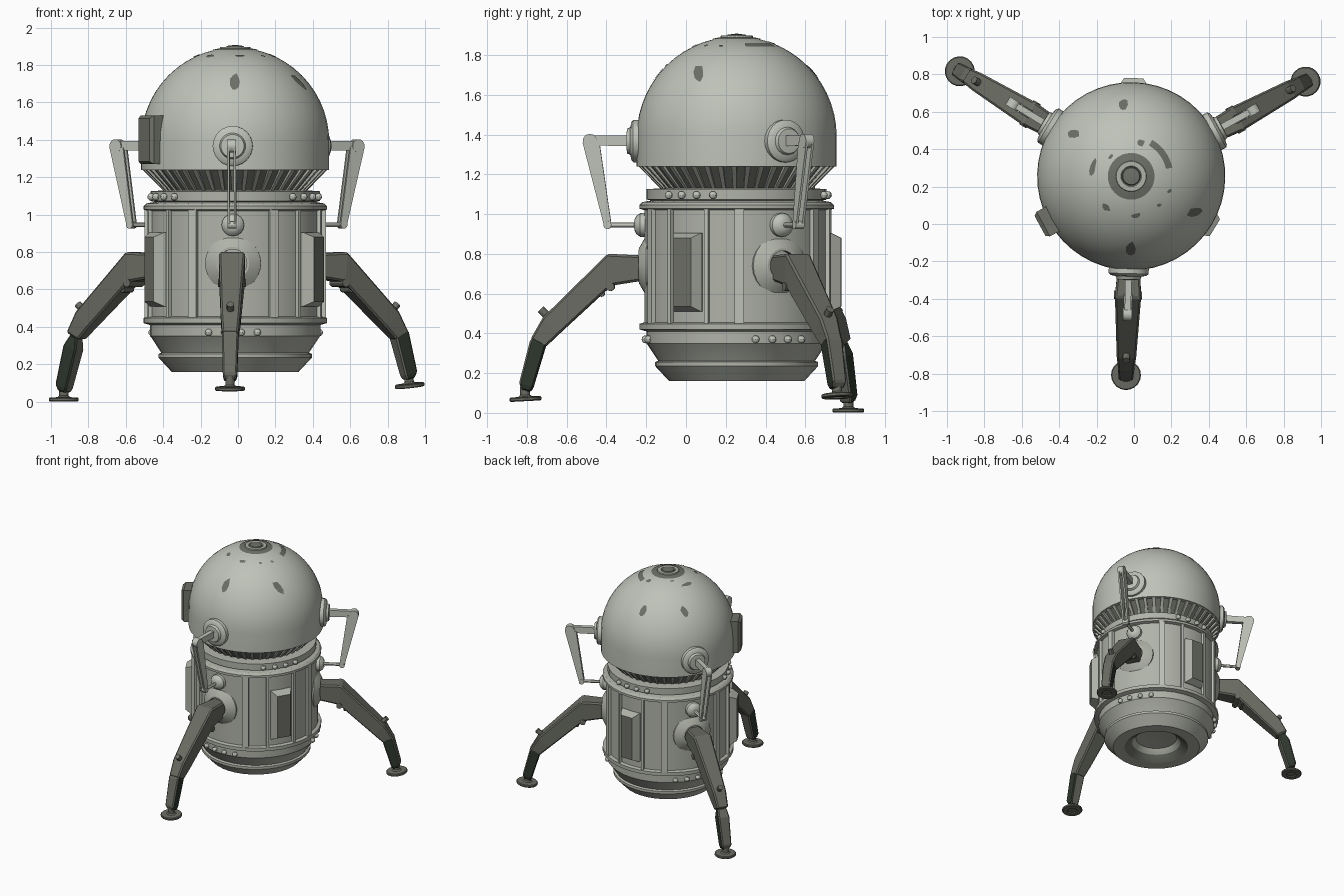
import bpy, bmesh, math, random
from mathutils import Matrix, Vector

if "Cube" in bpy.data.objects:
    bpy.data.objects.remove(bpy.data.objects["Cube"])

random.seed(4)


def material(name, srgb):
    m = bpy.data.materials.new(name)
    m.diffuse_color = [((c / 255 + 0.055) / 1.055) ** 2.4 for c in srgb] + [1]
    m.use_nodes = True
    m.node_tree.nodes["Principled BSDF"].inputs["Base Color"].default_value = m.diffuse_color
    return m


PALE = material("pale grey", (190, 194, 184))
BODY = material("body grey", (176, 179, 169))
LEG = material("leg grey", (106, 108, 99))
PANEL = material("panel grey", (110, 113, 104))
GREEN = material("dark green", (46, 55, 45))
WORN = material("worn patch", (108, 112, 104))

T, RX, RY, RZ = (Matrix.Translation, lambda a: Matrix.Rotation(math.radians(a), 4, 'X'),
                 lambda a: Matrix.Rotation(math.radians(a), 4, 'Y'),
                 lambda a: Matrix.Rotation(math.radians(a), 4, 'Z'))
AXIS = T((-0.015, 0.255, 0))
OUT = RY(90)                       # turns the lathe axis outward


def D(a):
    """Frame whose +x points outward; a = 0 is the front leg."""
    return AXIS @ RZ(a - 91.5)


def finish(name, bm, mats, smooth=True, bevel=0):
    bmesh.ops.recalc_face_normals(bm, faces=bm.faces)
    me = bpy.data.meshes.new(name)
    bm.to_mesh(me)
    bm.free()
    for m in mats:
        me.materials.append(m)
    ob = bpy.data.objects.new(name, me)
    bpy.context.collection.objects.link(ob)
    if bevel:
        b = ob.modifiers.new("bevel", 'BEVEL')
        b.width, b.segments = bevel, 1
    if smooth:
        bpy.ops.object.select_all(action='DESELECT')
        ob.select_set(True)
        bpy.context.view_layer.objects.active = ob
        bpy.ops.object.shade_smooth_by_angle(angle=math.radians(30))
    return ob


def loft(bm, sections, M, cap_mat=0, closed=True):
    rings = [[bm.verts.new(M @ Vector(p)) for p in s] for s in sections]
    n = len(rings[0])
    for a, b in zip(rings, rings[1:]):
        for i in range(n if closed else n - 1):
            bm.faces.new((a[i], a[(i + 1) % n], b[(i + 1) % n], b[i]))
    if closed:
        bm.faces.new(rings[0])
        bm.faces.new(rings[-1]).material_index = cap_mat


def lathe(bm, profile, M, seg=32, mats={}):
    """Spins (radius, height) points about local z; mats = strip index: material index."""
    rings = []
    for r, z in profile:
        k = 1 if r == 0 else seg
        rings.append([bm.verts.new(M @ Vector((r * math.cos(2 * math.pi * i / seg),
                     r * math.sin(2 * math.pi * i / seg), z))) for i in range(k)])
    for s, (a, b) in enumerate(zip(rings, rings[1:])):
        for i in range(seg):
            j = (i + 1) % seg
            vs = [a[i % len(a)], a[j % len(a)], b[j % len(b)], b[i % len(b)]]
            f = bm.faces.new(list(dict.fromkeys(vs)))
            f.material_index = mats.get(s, 0)


def rect(d, hw, z0, z1):
    return [(d, -hw, z0), (d, hw, z0), (d, hw, z1), (d, -hw, z1)]


def beam(top, bot, hw):
    return [(top[0], -hw, top[1]), (top[0], hw, top[1]), (bot[0], hw, bot[1]), (bot[0], -hw, bot[1])]


def rod(bm, r, a, b, M, seg=12):
    lathe(bm, [(0, a), (r, a), (r, b), (0, b)], M, seg)


# Body with flanges and the hollow underside
bm = bmesh.new()
lathe(bm, [(0, .26), (.16, .24), (.19, .20), (.25, .16), (.34, .16), (.41, .235), (.41, .255),
           (.395, .262), (.45, .345), (.455, .35), (.455, .41), (.49, .42), (.49, .448), (.465, .455),
           (.465, 1.02), (.49, 1.027), (.49, 1.045), (.475, 1.06), (.43, 1.068), (.453, 1.073),
           (.453, 1.125), (.38, 1.13), (0, 1.13)], D(0), 36, {2: 1})
finish("body", bm, [BODY, PANEL])

# Vertical ribs on the body
bm = bmesh.new()
for k in range(3):
    for a, w in ((-27, .024), (27, .024), (-47, .01), (47, .01)):
        loft(bm, [rect(.45, w, .44, 1.035), rect(.485, w, .44, 1.035)], D(120 * k + a))
finish("body_ribs", bm, [PALE], False)

# Raised panels between the legs
bm = bmesh.new()
for k in range(3):
    loft(bm, [rect(.44, .08, .51, .905), rect(.475, .08, .51, .905), rect(.525, .052, .535, .88)],
         D(120 * k + 60), 1)
finish("side_panels", bm, [BODY, PANEL], False)

# Bolts: above the panels and below the legs
bm = bmesh.new()
for k in range(3):
    for off in (-16.5, -5.5, 5.5, 16.5):
        for base, z in ((60, 1.095), (0, .37)):
            bmesh.ops.create_uvsphere(bm, u_segments=10, v_segments=6, radius=.02,
                                      matrix=D(120 * k + base + off) @ T((.46, 0, z)))
finish("bolts", bm, [PALE])

# Ribbed neck cone
bm = bmesh.new()
lathe(bm, [(0, 1.12), (.365, 1.12), (.475, 1.24), (0, 1.24)], D(0), 44)
finish("neck", bm, [PANEL])
bm = bmesh.new()
for k in range(44):
    loft(bm, [beam((.38, 1.125), (.34, 1.125), .009), beam((.497, 1.243), (.45, 1.243), .013)],
         D(k * 360 / 44))
finish("neck_fins", bm, [BODY], False)

# Dome
R, DZ = .503, 1.39
bm = bmesh.new()
lathe(bm, [(0, 1.24), (.503, 1.24)] + [(R * math.cos(t * math.pi / 28), DZ + R * math.sin(t * math.pi / 28))
      for t in range(14)] + [(0, DZ + R)], D(0), 48)
finish("dome", bm, [PALE])


def on_dome(x, y):
    return Vector((x, y, DZ + math.sqrt((R + .003) ** 2 - x * x - y * y)))


# Top button and its dark ring
bm = bmesh.new()
lathe(bm, [(r, on_dome(r, 0).z) for r in (.06, .08, .1, .125)], AXIS, 32)
finish("top_ring", bm, [WORN])
bm = bmesh.new()
lathe(bm, [(.085, 1.88), (.08, 1.897), (.055, 1.897), (.05, 1.89), (.045, 1.902), (0, 1.908)],
      AXIS, 24, {3: 1, 4: 1})
finish("top_button", bm, [BODY, PANEL])

# Worn patches on the dome: x, y, long and short radius, turn
bm = bmesh.new()
for x, y, a, b, turn in ((-.045, .385, .034, .024, 70), (-.31, .23, .036, .022, 0), (-.205, .05, .045, .016, 75),
                         (.34, -.19, .042, .024, 10), (0, -.39, .036, .026, 80), (.025, -.21, .027, .014, 10),
                         (-.135, -.165, .026, .017, -40), (-.11, .105, .016, .010, 40), (.055, .18, .02, .018, 0),
                         (.15, -.155, .012, .009, 0), (.205, -.08, .015, .01, 60)):
    pts = []
    for i in range(9):
        t, s = i * 2 * math.pi / 9, random.uniform(.75, 1.2)
        p = RZ(turn) @ Vector((a * s * math.cos(t), b * s * math.sin(t), 0))
        pts.append(bm.verts.new(AXIS @ on_dome(x + p.x, y + p.y)))
    bm.faces.new(pts)
arc = [math.radians(12 + 6 * i) for i in range(9)]
loft(bm, [[on_dome(r * math.cos(t), r * math.sin(t)) for t in arc] for r in (.19, .225)], AXIS, closed=False)
finish("dome_patches", bm, [WORN], False)

# Box on the dome
bm = bmesh.new()
loft(bm, [rect(.46, .075, 1.27, 1.53), rect(.535, .075, 1.27, 1.53), rect(.555, .06, 1.285, 1.515)], D(300), 1)
finish("dome_box", bm, [PANEL, PANEL], False)

# Legs and arms: lower leg slide, foot height, foot tilt
for k, (slide, foot_z, tilt) in enumerate(((0, .07, 3), (-.01, .087, -7), (.058, .012, 0))):
    M, n = D(120 * k), "_%d" % (k + 1)

    bm = bmesh.new()
    lathe(bm, [(.15, .40), (.15, .452), (.135, .465), (.088, .492), (.075, .492), (.075, .455), (0, .455)],
          M @ T((0, 0, .74)) @ OUT, 24, {4: 1, 5: 1})
    finish("leg_socket" + n, bm, [BODY, LEG])

    bm = bmesh.new()
    loft(bm, [beam((.44, .79), (.44, .67), .055), beam((.648, .80), (.63, .64), .07),
              beam((.974, .48), (.895, .395), .052), beam((1.037, .37), (.963, .33), .043)], M)
    finish("upper_leg" + n, bm, [LEG], False, .01)

    # Knee pin and hinge under the shoulder
    bm = bmesh.new()
    rod(bm, .02, -.03, .03, M @ T((.965, 0, .50)) @ RY(45))
    rod(bm, .022, -.075, .075, M @ T((.635, 0, .635)) @ RX(90))
    rod(bm, .016, -.05, .05, M @ T((.68, 0, .60)) @ RX(90))
    finish("leg_pins" + n, bm, [LEG])

    # Lower leg: dark green sides, grey front and back
    bm = bmesh.new()
    S = M @ T((slide * .25, 0, -slide))
    loft(bm, [beam((1.0, .42), (.96, .40), .035), beam((1.04, .36), (.96, .335), .044),
              beam((1.094, .15), (1.022, .13), .038), beam((1.08, .115), (1.035, .105), .03)], S)
    side = (M.to_3x3() @ Vector((0, 1, 0)))
    bmesh.ops.recalc_face_normals(bm, faces=bm.faces)
    for f in bm.faces:
        f.material_index = int(abs(f.normal.dot(side)) > .6)
    finish("lower_leg" + n, bm, [LEG, GREEN], False, .008)

    # Ankle and foot
    bm = bmesh.new()
    F = M @ T((1.063 + slide * .2, 0, foot_z)) @ RY(tilt)
    lathe(bm, [(0, -.003), (.035, -.003), (.04, -.011), (.075, -.011), (.08, -.006), (.08, .005),
               (.075, .01), (.035, .012), (.025, .02), (.025, .065), (0, .065)], F, 20)
    finish("foot" + n, bm, [LEG])

    # Arm mounts on the dome and body
    bm = bmesh.new()
    lathe(bm, [(0, .47), (.107, .47), (.107, .52), (.095, .53), (.07, .535), (.062, .552), (0, .556)],
          M @ T((0, 0, 1.367)) @ OUT, 24)
    lathe(bm, [(0, .44), (.06, .44), (.06, .485), (.045, .505), (.025, .515), (0, .515)],
          M @ T((0, 0, .945)) @ OUT, 16)
    finish("arm_mounts" + n, bm, [PALE])

    # Arm: top bar, twin tapered plates, pivots and lower rod
    bm = bmesh.new()
    loft(bm, [rect(.54, .018, 1.342, 1.395), rect(.745, .016, 1.345, 1.395)], M)
    for y in (-.017, .017):
        loft(bm, [beam((.775, 1.36), (.69, 1.36), .006), beam((.668, .945), (.63, .945), .006)], M @ T((0, y, 0)))
    rod(bm, .036, -.024, .024, M @ T((.738, 0, 1.367)) @ RX(90), 16)
    rod(bm, .02, -.024, .024, M @ T((.65, 0, .945)) @ RX(90))
    rod(bm, .012, .48, .65, M @ T((0, 0, .945)) @ OUT)
    finish("arm" + n, bm, [PALE])
